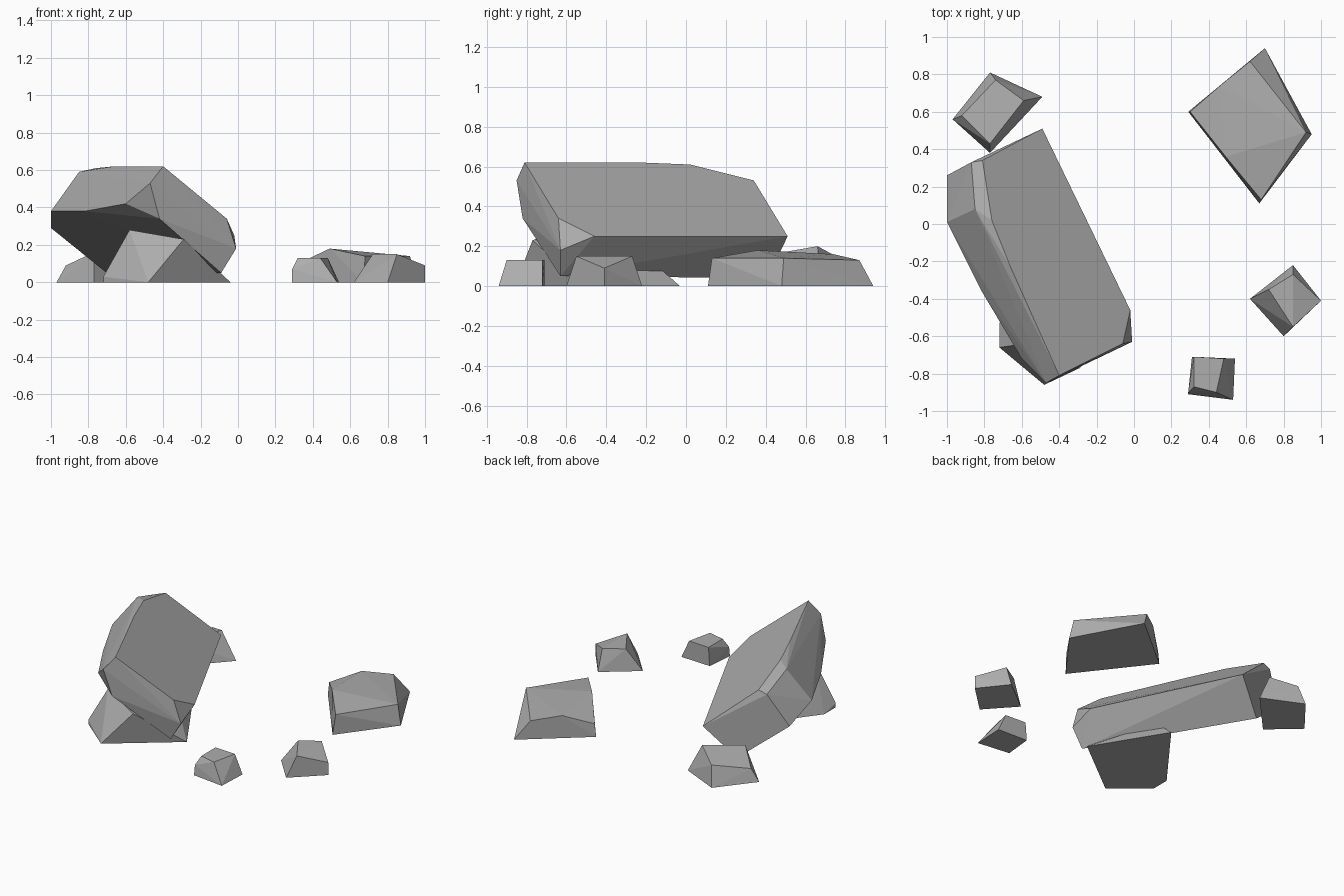
import bpy
import bmesh

default_cube = bpy.data.objects.get("Cube")
if default_cube:
    bpy.data.objects.remove(default_cube, do_unlink=True)

# One stone colour for every boulder
stone = bpy.data.materials.new("stone_grey")
stone.use_nodes = True
stone_colour = (0.42, 0.42, 0.42, 1)
stone.diffuse_color = stone_colour
shader = next(n for n in stone.node_tree.nodes if n.type == "BSDF_PRINCIPLED")
shader.inputs["Base Color"].default_value = stone_colour
shader.inputs["Roughness"].default_value = 0.9


def chiselled_rock(name, corners):
    """Wrap a flat-faced convex stone around its corner points."""
    bm = bmesh.new()
    for corner in corners:
        bm.verts.new(corner)
    hull = bmesh.ops.convex_hull(bm, input=bm.verts)
    unused = {v for v in hull["geom_interior"] + hull["geom_unused"]
              if isinstance(v, bmesh.types.BMVert)}
    bmesh.ops.delete(bm, geom=list(unused), context="VERTS")
    bmesh.ops.dissolve_limit(bm, angle_limit=0.05, verts=bm.verts, edges=bm.edges)
    bmesh.ops.recalc_face_normals(bm, faces=bm.faces)
    mesh = bpy.data.meshes.new(name)
    bm.to_mesh(mesh)
    bm.free()
    mesh.materials.append(stone)
    rock = bpy.data.objects.new(name, mesh)
    bpy.context.scene.collection.objects.link(rock)
    return rock


def grounded_rock(name, footprint, crown):
    """A stone resting on the ground: flat footprint below, crown above."""
    return chiselled_rock(name, [(x, y, 0) for x, y in footprint] + crown)


# Long leaning slab: front end, upper ridge, back end, lower edges
front_end = [(-.4, -.81, .62), (-.47, -.85, .53), (-.6, -.72, .42),
             (-.42, -.82, .34), (-.06, -.64, .34), (-.01, -.63, .18)]
upper_ridge = [(-.66, -.23, .62), (-.76, .02, .61), (-.85, .08, .59)]
back_end = [(-.81, .34, .53), (-.87, .33, .51), (-.49, .51, .25),
            (-1, .26, .29)]
lower_edges = [(-.02, -.46, .25), (-.09, -.63, .05), (-.69, .41, .04),
               (-1, .01, .38), (-.82, -.35, .38)]
chiselled_rock("leaning_slab", front_end + upper_ridge + back_end + lower_edges)

# Stone propping up the slab
grounded_rock(
    "support_rock",
    footprint=[(-.72, -.66), (-.48, -.86), (-.04, -.52), (-.34, -.03), (-.72, -.53)],
    crown=[(-.72, -.66, .03), (-.58, -.64, .28), (-.29, -.77, .23),
           (-.58, -.42, .2), (-.36, -.2, .15)])

# Broad low stone at the back
grounded_rock(
    "broad_rock",
    footprint=[(.29, .6), (.67, .11), (.95, .48), (.7, .94)],
    crown=[(.3, .6, .09), (.49, .36, .18), (.68, .13, .14),
           (.92, .49, .14), (.62, .87, .13), (.46, .74, .16)])

# Small stone behind the slab
grounded_rock(
    "back_small_rock",
    footprint=[(-.97, .56), (-.77, .38), (-.49, .68), (-.77, .81)],
    crown=[(-.92, .58, .09), (-.77, .43, .16), (-.59, .66, .2), (-.74, .77, .14)])

# Small stone at the side
grounded_rock(
    "side_small_rock",
    footprint=[(.62, -.4), (.8, -.6), (1, -.41), (.85, -.22)],
    crown=[(.72, -.35, .15), (.85, -.27, .15), (1, -.41, .09), (.85, -.55, .15)])

# Small stone at the front
grounded_rock(
    "front_small_rock",
    footprint=[(.29, -.91), (.53, -.94), (.54, -.72), (.31, -.71)],
    crown=[(.29, -.9, .07), (.32, -.87, .13), (.44, -.9, .13),
           (.48, -.72, .13), (.32, -.71, .13)])
